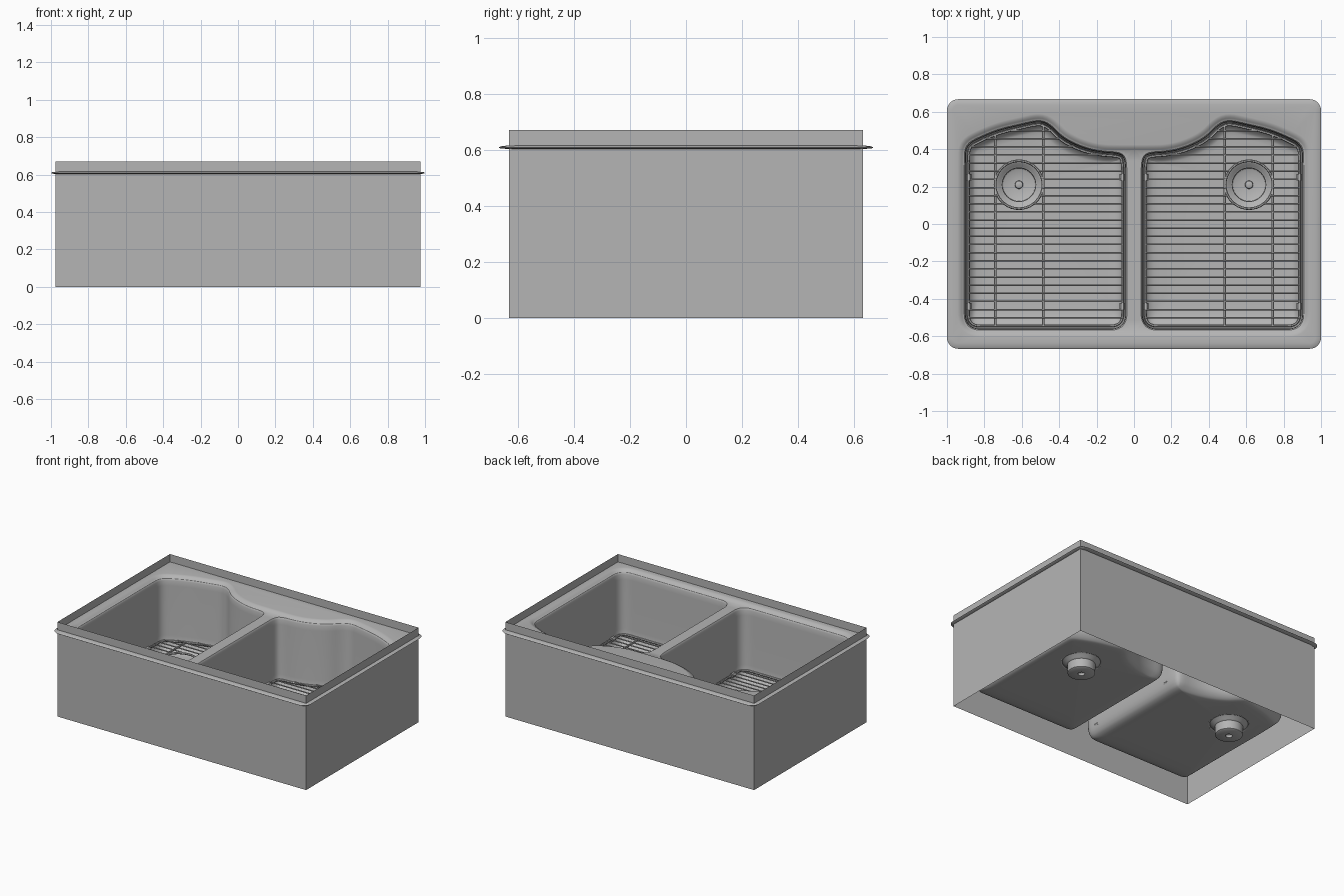
import bpy, bmesh, math
from mathutils import Vector

if "Cube" in bpy.data.objects:
    bpy.data.objects.remove(bpy.data.objects["Cube"])

steel = bpy.data.materials.new("brushed_grey")
steel.diffuse_color = (0.46, 0.46, 0.46, 1)
steel.use_nodes = True
steel.node_tree.nodes["Principled BSDF"].inputs["Base Color"].default_value = steel.diffuse_color
DRAIN = Vector((0.615, 0.21))


def finish(obj, mirror=False, smooth=True):
    obj.data.materials.clear()
    obj.data.materials.append(steel)
    bpy.ops.object.select_all(action='DESELECT')
    obj.select_set(True)
    bpy.context.view_layer.objects.active = obj
    if smooth:
        bpy.ops.object.shade_smooth_by_angle(angle=math.radians(40))
    if mirror:
        m = obj.modifiers.new("Mirror", 'MIRROR')
        m.use_mirror_merge = False


def from_bmesh(name, bm, mirror=False, smooth=True):
    bmesh.ops.recalc_face_normals(bm, faces=bm.faces)
    me = bpy.data.meshes.new(name)
    bm.to_mesh(me)
    bm.free()
    obj = bpy.data.objects.new(name, me)
    bpy.context.collection.objects.link(obj)
    finish(obj, mirror, smooth)
    return obj


def rounded(ctrl, n):
    """Corner-cut a closed control polygon, then resample it evenly."""
    p = [Vector(c) for c in ctrl]
    for _ in range(4):
        p = [q for a, b in zip(p, p[1:] + p[:1]) for q in (a.lerp(b, .25), a.lerp(b, .75))]
    segs = [(a, b, (b - a).length) for a, b in zip(p, p[1:] + p[:1])]
    step = sum(s[2] for s in segs) / n
    out, pos, nxt = [], 0.0, 0.0
    for a, b, l in segs:
        while nxt < pos + l and len(out) < n:
            out.append(a.lerp(b, (nxt - pos) / l))
            nxt += step
        pos += l
    return out


def inset(pts, d):
    res = []
    for i, p in enumerate(pts):
        t = (pts[(i + 1) % len(pts)] - pts[i - 1]).normalized()
        res.append(p + Vector((-t.y, t.x)) * d)
    return res


def ring(bm, pts, z):
    return [bm.verts.new((p.x, p.y, z)) for p in pts]


def bridge(bm, rings):
    for a, b in zip(rings, rings[1:]):
        for i in range(len(a)):
            j = (i + 1) % len(a)
            bm.faces.new((a[i], a[j], b[j], b[i]))


def fill(bm, *rings):
    edges = []
    for r in rings:
        for a, b in zip(r, r[1:] + r[:1]):
            edges.append(bm.edges.get((a, b)) or bm.edges.new((a, b)))
    bmesh.ops.triangle_fill(bm, edges=edges, use_beauty=True, normal=(0, 0, 1))


def round_rect(hx, hy, r):
    pts = []
    for k, (sx, sy) in enumerate(((1, 1), (-1, 1), (-1, -1), (1, -1))):
        for i in range(9):
            a = math.radians(90 * k + 90 * i / 8)
            pts.append(Vector((sx * (hx - r) + r * math.cos(a), sy * (hy - r) + r * math.sin(a))))
    return pts


# Basin outlines: shared right-hand curve, counter-clockwise
side = [(.22, -.568), (.73, -.568), (.908, -.568), (.908, -.39), (.908, .2), (.908, .33),
        (.905, .425), (.82, .47), (.72, .51), (.61, .535), (.50, .56), (.44, .53),
        (.38, .465), (.28, .415), (.18, .39)]
basin = rounded([(.038, -.39), (.038, -.568)] + side + [(.07, .385), (.038, .35), (.038, .2)], 180)
right = side + [(.08, .388)]
both = rounded([(0, -.568)] + right + [(0, .388)] + [(-x, y) for x, y in reversed(right)], 300)

# Apron: open box of thin walls
bm = bmesh.new()
rect = [Vector(p) for p in ((.975, .63), (-.975, .63), (-.975, -.63), (.975, -.63))]
bridge(bm, [ring(bm, rect, 0), ring(bm, rect, .67)])
from_bmesh("apron_walls", bm, smooth=False)

# Deck: curled rim, flat top, soft dip down to the divider
bm = bmesh.new()
rim = [ring(bm, round_rect(1 - d, .667 - d, .06 - d), z)
       for d, z in ((.03, .603), (.004, .605), (0, .608), (.005, .612), (.03, .615))]
bridge(bm, rim)
lip = [ring(bm, inset(both, d), z)
       for d, z in ((-.036, .615), (-.028, .6135), (-.02, .610), (-.012, .605), (-.005, .599))]
bridge(bm, lip)
fill(bm, rim[-1], lip[0])
holes = [ring(bm, basin, .598), ring(bm, [Vector((-p.x, p.y)) for p in basin], .598)]
fill(bm, lip[-1], *holes)
from_bmesh("deck", bm)

# Basins: steep walls, rounded base, floor falling to the drain
bm = bmesh.new()
rings = [ring(bm, inset(basin, d), z) for d, z in
         ((0, .598), (.003, .594), (.006, .585), (.008, .55), (.010, .2), (.013, .165),
          (.019, .14), (.029, .12), (.042, .107))]
base = inset(basin, .042)
for t, z in ((.06, .098), (.13, .093), (.3, .09), (.65, .088), (1, .085)):
    rings.append(ring(bm, [p.lerp(DRAIN + (p - DRAIN).normalized() * .13, t) for p in base], z))
bridge(bm, rings)
from_bmesh("basins", bm, mirror=True)

# Drains: turned flange, cup and centre knob
bm = bmesh.new()
rings = []
for r, z in ((.13, .085), (.122, .088), (.114, .084), (.1, .07), (.09, .064), (.088, .006),
             (.08, .001), (.022, .0), (.02, .018), (.012, .022)):
    rings.append(ring(bm, [DRAIN + Vector((math.cos(a), math.sin(a))) * r
                           for a in (math.tau * i / 40 for i in range(40))], z))
bridge(bm, rings)
bm.faces.new(rings[-1])
from_bmesh("drains", bm, mirror=True)

# Wire grids
Z, RING = .165, .128
frame = inset(basin, .023)


def crossings(axis, v):
    """Where the frame crosses a line of constant x (axis 0) or y (axis 1)."""
    hits = []
    for a, b in zip(frame, frame[1:] + frame[:1]):
        if (a[axis] - v) * (b[axis] - v) < 0:
            hits.append(a.lerp(b, (v - a[axis]) / (b[axis] - a[axis]))[1 - axis])
    return sorted(hits)


def wires(name, paths, radius):
    cu = bpy.data.curves.new(name, 'CURVE')
    cu.dimensions = '3D'
    cu.bevel_depth = radius
    cu.bevel_resolution = 1
    cu.use_fill_caps = True
    for pts, cyclic in paths:
        sp = cu.splines.new('POLY')
        sp.points.add(len(pts) - 1)
        for q, p in zip(sp.points, pts):
            q.co = (p[0], p[1], p[2], 1)
        sp.use_cyclic_u = cyclic
    obj = bpy.data.objects.new(name, cu)
    bpy.context.collection.objects.link(obj)
    bpy.ops.object.select_all(action='DESELECT')
    obj.select_set(True)
    bpy.context.view_layer.objects.active = obj
    bpy.ops.object.convert(target='MESH')
    finish(bpy.context.view_layer.objects.active, mirror=True)


circle = [(DRAIN.x + RING * math.cos(math.tau * i / 40),
           DRAIN.y + RING * math.sin(math.tau * i / 40), Z) for i in range(40)]
heavy = [([(p.x, p.y, Z) for p in frame], True), (circle, True)]
for x in (.486, .742):
    hits = crossings(0, x)
    heavy.append(([(x, hits[0], Z), (x, hits[-1], Z)], False))
wires("grid_frames", heavy, .007)

thin = []
for i in range(24):
    y = -.501 + .0435 * i
    hits = crossings(1, y)
    for lo, hi in zip(hits[::2], hits[1::2]):
        h = RING ** 2 - (y - DRAIN.y) ** 2
        spans = [(lo, hi)]
        if h > 0:
            spans = [(lo, DRAIN.x - math.sqrt(h)), (DRAIN.x + math.sqrt(h), hi)]
        thin += [([(a, y, Z + .007), (b, y, Z + .007)], False) for a, b in spans]
wires("grid_wires", thin, .004)

# Rubber bumpers clipped on the frames
wires("grid_bumpers", [([(x, y - .017, Z), (x, y + .017, Z)], False)
                       for x in (.063, .883) for y in (.25, -.44)], .015)
